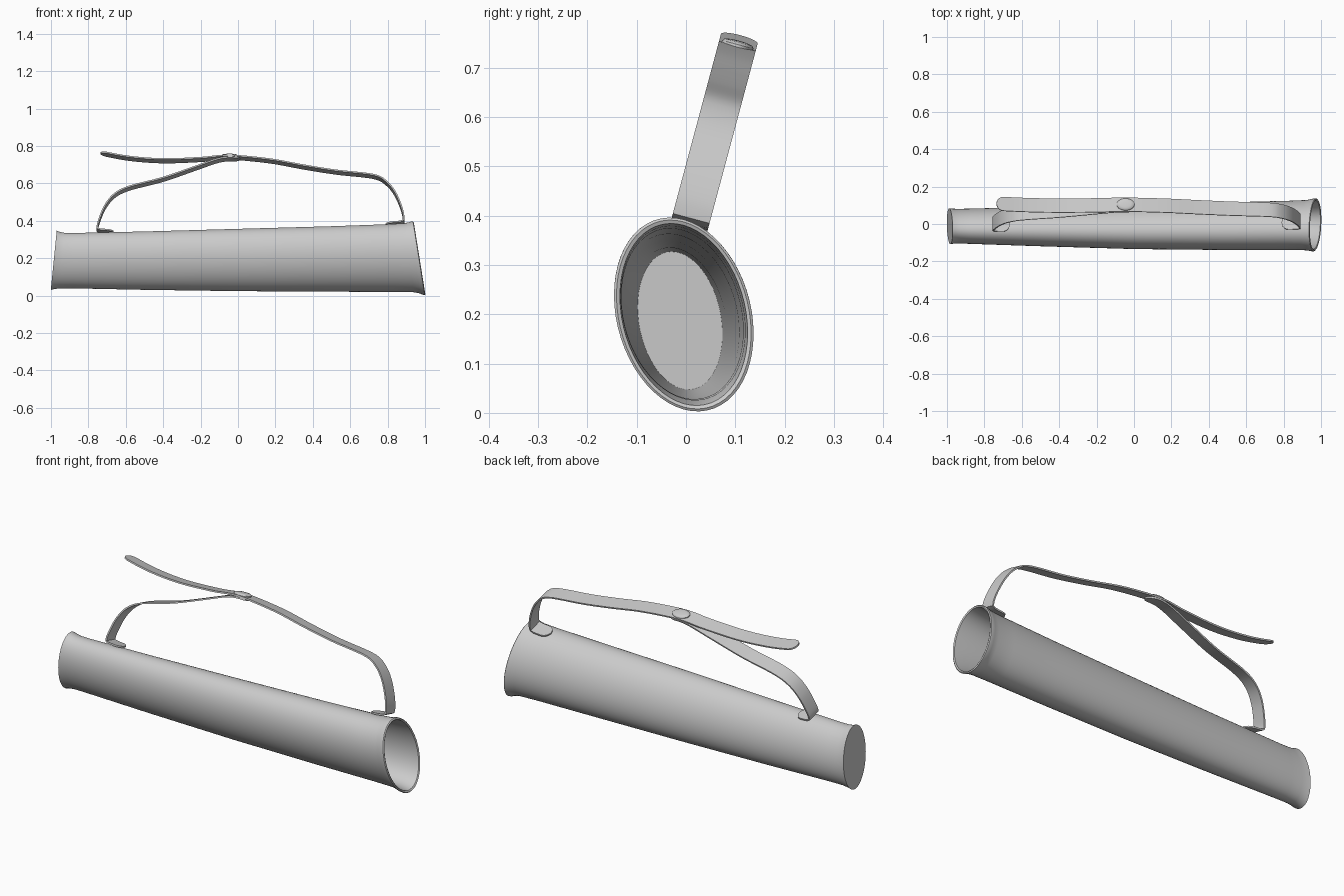
import bpy, bmesh, math
from mathutils import Vector

if "Cube" in bpy.data.objects:
    bpy.data.objects.remove(bpy.data.objects["Cube"])

SEG = 56
TILT = math.radians(15)


def finish(bm, name, angle=40):
    bmesh.ops.recalc_face_normals(bm, faces=bm.faces)
    me = bpy.data.meshes.new(name)
    bm.to_mesh(me)
    bm.free()
    ob = bpy.data.objects.new(name, me)
    bpy.context.collection.objects.link(ob)
    bpy.ops.object.select_all(action='DESELECT')
    ob.select_set(True)
    bpy.context.view_layer.objects.active = ob
    bpy.ops.object.shade_smooth_by_angle(angle=math.radians(angle))
    return ob


def loft(bm, rings, caps=True):
    loops = [[bm.verts.new(p) for p in r] for r in rings]
    for a, b in zip(loops, loops[1:]):
        n = len(a)
        for i in range(n):
            bm.faces.new((a[i], a[(i + 1) % n], b[(i + 1) % n], b[i]))
    if caps:
        bm.faces.new(loops[0])
        bm.faces.new(loops[-1])


def oval(x, zt, zb, yf, yb, k, inset=0.0):
    """Skewed ellipse section; k leans the section plane along x."""
    zc, hz = (zt + zb) / 2, (zt - zb) / 2 - inset
    yc, hy = (yf + yb) / 2, (yb - yf) / 2 - inset
    pts = []
    for i in range(SEG):
        t = 2 * math.pi * i / SEG
        dz = hz * math.sin(t - 0.2)
        pts.append((x - k * dz, yc + hy * math.cos(t), zc + dz))
    return pts


# Quiver tube: closed flared end at -x, open rolled mouth at +x
outer = [
    (-0.985, 0.347, 0.030, -0.108, 0.084, -0.10),
    (-0.968, 0.341, 0.035, -0.105, 0.082, -0.10),
    (-0.940, 0.336, 0.039, -0.104, 0.081, -0.08),
    (-0.880, 0.335, 0.039, -0.106, 0.082, -0.04),
    (-0.500, 0.343, 0.031, -0.119, 0.092, 0.0),
    (0.000, 0.357, 0.024, -0.134, 0.105, 0.0),
    (0.500, 0.371, 0.021, -0.139, 0.116, 0.0),
    (0.820, 0.382, 0.020, -0.139, 0.124, 0.08),
    (0.915, 0.387, 0.018, -0.140, 0.128, 0.14),
    (0.942, 0.392, 0.012, -0.143, 0.133, 0.155),
    (0.956, 0.396, 0.005, -0.146, 0.137, 0.16),
    (0.967, 0.396, 0.003, -0.146, 0.137, 0.16),
]
mouth = outer[-1]
rings = [oval(*s) for s in outer]
rings.append(oval(mouth[0] + 0.004, *mouth[1:], inset=0.005))
rings.append(oval(mouth[0], *mouth[1:], inset=0.012))
rings += [oval(*s, inset=0.008) for s in reversed(outer[3:9])]
bm = bmesh.new()
loft(bm, rings)
finish(bm, "quiver_tube")


# Strap helper frame: a plane leaning back, with width across it
UP = Vector((0, math.sin(TILT), math.cos(TILT)))
WIDE = Vector((0, math.cos(TILT), -math.sin(TILT)))


def place(x, z):
    return Vector((x, 0.008, 0.385)) + UP * ((z - 0.385) / math.cos(TILT))


def spline(pts, steps=24):
    p = [Vector(q) for q in pts]
    p = [2 * p[0] - p[1]] + p + [2 * p[-1] - p[-2]]
    out = []
    for a, b, c, d in zip(p, p[1:], p[2:], p[3:]):
        for i in range(steps):
            t = i / steps
            out.append(0.5 * (2 * b + (c - a) * t + (2 * a - 5 * b + 4 * c - d) * t * t
                              + (3 * b - a - 3 * c + d) * t ** 3))
    return out + [p[-2]]


def strap(name, pts, width=0.077, thick=0.008, r=0.038):
    path = spline(pts)
    dist = [0.0]
    for a, b in zip(path, path[1:]):
        dist.append(dist[-1] + (b - a).length)
    total = dist[-1]

    def at(s):
        for i in range(len(path) - 1):
            if dist[i + 1] >= s:
                break
        f = (s - dist[i]) / max(dist[i + 1] - dist[i], 1e-9)
        return path[i].lerp(path[i + 1], f), (path[i + 1] - path[i]).normalized()

    # dense sampling on the rounded tips, even spacing between
    tip = [r * (1 - math.cos(math.pi / 2 * i / 8)) for i in range(8)]
    n = 90
    stops = tip + [r + (total - 2 * r) * i / n for i in range(n + 1)] + [total - s for s in reversed(tip)]
    rings = []
    for s in stops:
        q, t = at(s)
        d = min(s, total - s, r)
        w = WIDE * max(width / 2 * math.sqrt(max(0, 1 - (1 - d / r) ** 2)), 0.003)
        c = Vector((q.x, *q_yz(q)))
        nrm = (Vector((-t.y, 0, 0)) + UP * t.x) * (thick / 2)
        rings.append([c - w - nrm, c + w - nrm, c + w + nrm, c - w + nrm])
    bm = bmesh.new()
    loft(bm, rings)
    finish(bm, name)


def q_yz(q):
    return place(q.x, q.y).yz


# Short strap rising from the closed end to the button
strap("short_strap", [(-0.665, 0.340), (-0.70, 0.343), (-0.735, 0.346), (-0.752, 0.355),
                      (-0.742, 0.40), (-0.71, 0.475), (-0.66, 0.535), (-0.58, 0.575),
                      (-0.40, 0.622), (-0.22, 0.684), (-0.12, 0.719), (-0.06, 0.731), (0.01, 0.730)])

# Long strap from the mouth, over the button, to the loose tip
strap("long_strap", [(0.79, 0.381), (0.83, 0.384), (0.868, 0.388), (0.886, 0.400),
                     (0.876, 0.46), (0.84, 0.545), (0.79, 0.605), (0.72, 0.638),
                     (0.52, 0.661), (0.35, 0.688), (0.18, 0.719), (0.0, 0.738),
                     (-0.09, 0.739), (-0.20, 0.728), (-0.40, 0.721), (-0.58, 0.734), (-0.735, 0.762)])

# Domed button joining the straps
bm = bmesh.new()
base = place(-0.045, 0.742)
rings = []
for scale, h in ((1, -0.014), (1, 0.005), (0.88, 0.010), (0.6, 0.012), (0.3, 0.013)):
    rings.append([base + Vector((0.047 * scale * math.cos(a), 0, 0))
                  + WIDE * (0.033 * scale * math.sin(a)) + UP * h
                  for a in (2 * math.pi * i / 32 for i in range(32))])
loft(bm, rings)
finish(bm, "button")
